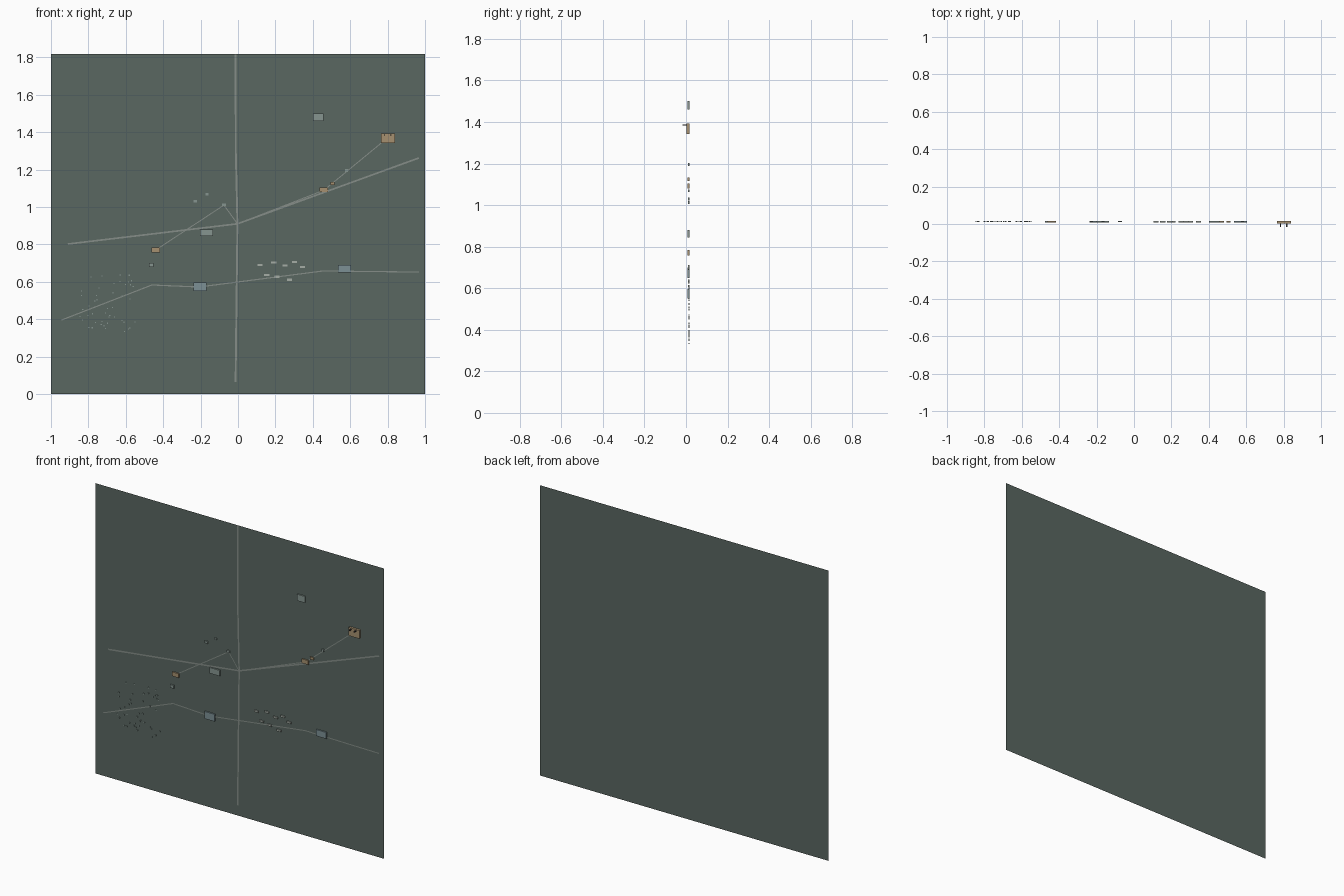
import bpy, bmesh, random
from mathutils import Vector

if "Cube" in bpy.data.objects:
    bpy.data.objects.remove(bpy.data.objects["Cube"])

random.seed(4)
BACK = 0.017  # y of the board surface


def material(name, rgb):
    m = bpy.data.materials.new(name)
    m.diffuse_color = (*rgb, 1)
    m.use_nodes = True
    m.node_tree.nodes["Principled BSDF"].inputs["Base Color"].default_value = m.diffuse_color
    return m


BOARD = material("board_green", (0.10, 0.135, 0.12))
ROAD = material("road_grey", (0.24, 0.27, 0.25))
ORANGE = material("orange", (0.38, 0.28, 0.16))
BLUE = material("blue", (0.20, 0.28, 0.30))
GREY = material("grey_green", (0.24, 0.30, 0.28))
PALE = material("pale", (0.38, 0.42, 0.38))
DARK = material("dark", (0.05, 0.05, 0.05))


def finish(bm, name, mat):
    me = bpy.data.meshes.new(name)
    bm.to_mesh(me)
    bm.free()
    me.materials.append(mat)
    ob = bpy.data.objects.new(name, me)
    bpy.context.collection.objects.link(ob)
    return ob


def add_box(bm, x, z, w, h, front, back=BACK - 0.001):
    verts = bmesh.ops.create_cube(bm, size=1)["verts"]
    for v in verts:
        v.co = Vector((x + v.co.x * w, (front + back) / 2 + v.co.y * (back - front), z + v.co.z * h))


def boxes(name, mat, items, depth=0.009):
    for i, (x, z, w, h) in enumerate(items):
        bm = bmesh.new()
        add_box(bm, x, z, w, h, BACK - depth)
        finish(bm, f"{name}_{i + 1}", mat)


def ribbon(name, pts, width, lift):
    # flat strip facing -y, one quad per path segment
    bm = bmesh.new()
    y = BACK - lift
    for (ax, az), (bx, bz) in zip(pts, pts[1:]):
        d = Vector((bx - ax, bz - az)).normalized() * width / 2
        quad = [(ax + d.y, az - d.x), (bx + d.y, bz - d.x), (bx - d.y, bz + d.x), (ax - d.y, az + d.x)]
        bm.faces.new([bm.verts.new((px, y, pz)) for px, pz in quad])
    bmesh.ops.recalc_face_normals(bm, faces=bm.faces)
    for f in bm.faces:
        if f.normal.y > 0:
            f.normal_flip()
    finish(bm, name, ROAD)


# Thin backing sheet
bm = bmesh.new()
bm.faces.new([bm.verts.new((x, BACK, z)) for x, z in ((-1, 0), (1, 0), (1, 1.818), (-1, 1.818))])
finish(bm, "backing_sheet", BOARD)

# Flat road strips
ribbon("vertical_road", [(-0.013, 1.818), (-0.012, 1.3), (-0.003, 0.91), (-0.008, 0.5), (-0.013, 0.065)], 0.010, 0.0016)
ribbon("main_road", [(-0.91, 0.802), (-0.003, 0.91), (0.967, 1.262)], 0.009, 0.0020)
ribbon("lower_path", [(-0.945, 0.395), (-0.46, 0.583), (-0.21, 0.572), (0.455, 0.658), (0.967, 0.652)], 0.006, 0.0024)
ribbon("upper_path", [(-0.44, 0.77), (-0.075, 1.01), (-0.003, 0.91), (0.46, 1.09), (0.80, 1.37)], 0.005, 0.0028)

# Large and small building blocks
boxes("orange_block", ORANGE, [(0.458, 1.092, 0.044, 0.026), (-0.44, 0.770, 0.044, 0.026), (0.505, 1.125, 0.022, 0.016)])
boxes("blue_block", BLUE, [(-0.203, 0.573, 0.07, 0.045), (0.57, 0.669, 0.07, 0.04)])
boxes("grey_block", GREY, [(0.43, 1.481, 0.056, 0.04), (-0.168, 0.862, 0.07, 0.036), (-0.464, 0.69, 0.024, 0.02)])
boxes("small_marker", GREY, [(-0.075, 1.012, 0.02, 0.014), (0.58, 1.195, 0.014, 0.014),
                             (-0.228, 1.03, 0.02, 0.014), (-0.165, 1.068, 0.016, 0.012)], 0.007)

# Row of pale stalls
boxes("pale_stall", PALE, [(x, z, 0.028, 0.011) for x, z in (
    (0.118, 0.690), (0.191, 0.704), (0.251, 0.686), (0.302, 0.706),
    (0.345, 0.680), (0.154, 0.637), (0.209, 0.627), (0.275, 0.611))], 0.008)

# Tallest block with two protruding pegs
boxes("tall_orange_block", ORANGE, [(0.802, 1.367, 0.074, 0.052)], 0.015)
for side in (-1, 1):
    bm = bmesh.new()
    add_box(bm, 0.80 + side * 0.017, 1.385, 0.006, 0.006, -BACK, 0.004)
    finish(bm, "peg", DARK)

# Scattered tiny dots at lower left
bm = bmesh.new()
for _ in range(46):
    add_box(bm, random.uniform(-0.85, -0.55), random.uniform(0.32, 0.65), 0.006, 0.006, BACK - 0.005)
finish(bm, "scattered_dots", GREY)
